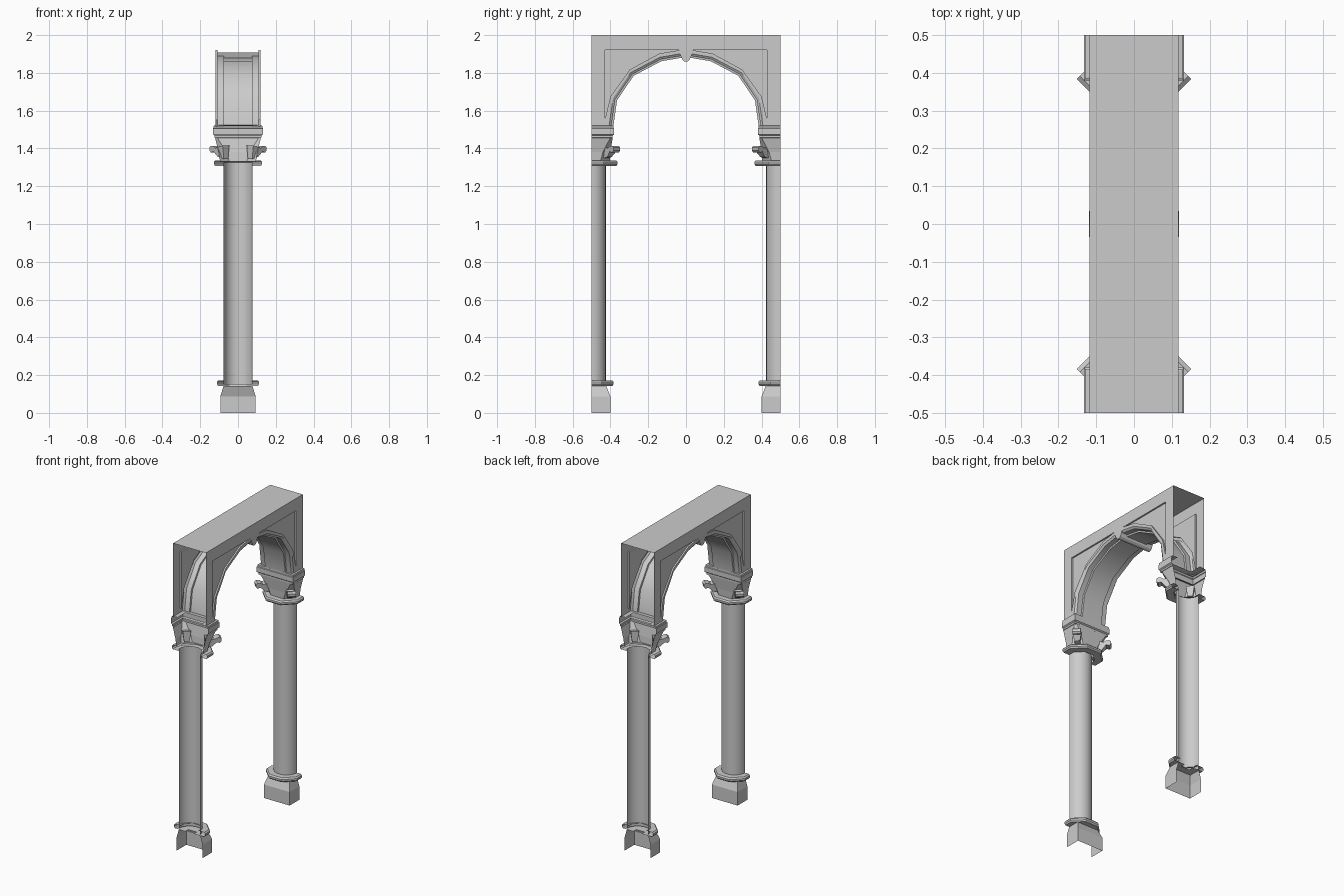
import bpy, bmesh, math
from mathutils import Vector

if "Cube" in bpy.data.objects:
    bpy.data.objects.remove(bpy.data.objects["Cube"])

# Every part is built as the +x / +y quarter and mirrored on both axes.


def finish(name, bm, ref, sign=1, smooth=None):
    """Orient faces away from (sign=1) or toward ref, mirror, optionally smooth."""
    bmesh.ops.recalc_face_normals(bm, faces=bm.faces)
    bm.normal_update()
    c = Vector(ref)
    if sign * sum(f.normal.dot(f.calc_center_median() - c) * f.calc_area() for f in bm.faces) < 0:
        bmesh.ops.reverse_faces(bm, faces=bm.faces)
    mesh = bpy.data.meshes.new(name)
    bm.to_mesh(mesh)
    bm.free()
    ob = bpy.data.objects.new(name, mesh)
    bpy.context.collection.objects.link(ob)
    mod = ob.modifiers.new("Mirror", 'MIRROR')
    mod.use_axis = (True, True, False)
    mod.merge_threshold = 0.0005
    if smooth:
        bpy.ops.object.select_all(action='DESELECT')
        ob.select_set(True)
        bpy.context.view_layer.objects.active = ob
        bpy.ops.object.shade_smooth_by_angle(angle=math.radians(smooth))
    return ob


def loft(name, rings, ref, sign=1, smooth=None):
    """Bridge successive open rings of equal length with quads."""
    bm = bmesh.new()
    vs = [[bm.verts.new(p) for p in r] for r in rings]
    for a, b in zip(vs, vs[1:]):
        for i in range(len(a) - 1):
            bm.faces.new((a[i], a[i + 1], b[i + 1], b[i]))
    return finish(name, bm, ref, sign, smooth)


def chamfered(rx, ry, c, z):
    """Quarter of a chamfered rectangle around the column axis (0, 0.5)."""
    return [(rx, .5, z), (rx, .5 - ry + c, z), (rx - c, .5 - ry, z), (0, .5 - ry, z)]


def squared(rx, ry, z):
    return [(rx, .5, z), (rx, .5 - ry, z), (0, .5 - ry, z)]


def circle(r, z, n=6):
    return [(r * math.cos(i * math.pi / 2 / n), .5 - r * math.sin(i * math.pi / 2 / n), z)
            for i in range(n + 1)]


def collar(name, rx, ry, z0, z1):
    """Octagonal rounded ring."""
    h = z1 - z0
    prof = [(-.05, 0), (-.007, 0), (0, .3), (0, .7), (-.007, 1), (-.05, 1)]
    rings = [chamfered(rx + d, ry + d, .58 * (rx + d), z0 + t * h) for d, t in prof]
    loft(name, rings, (0, .5, (z0 + z1) / 2))


# Columns
loft("base_block", [squared(.093, .1, 0), squared(.093, .1, .088),
                    squared(.077, .078, .142), squared(.03, .03, .142)], (0, .5, .05))
collar("base_collar", .112, .117, .143, .172)
loft("column_shaft", [circle(.076, .15), circle(.076, 1.325)], (0, .5, .7), smooth=40)
collar("capital_collar", .128, .138, 1.308, 1.336)
loft("capital", [chamfered(.095, .096, .05, 1.33), chamfered(.102, .1, .04, 1.38),
                 chamfered(.122, .112, .012, 1.458)], (0, .5, 1.38))
loft("capital_cornice", [squared(.115, .1, 1.455), squared(.125, .112, 1.457),
                         squared(.125, .112, 1.468), squared(.133, .12, 1.474),
                         squared(.133, .12, 1.506), squared(.129, .116, 1.508),
                         squared(.129, .116, 1.52), squared(.085, .08, 1.525)], (0, .5, 1.47))

# Curled corner leaves, set diagonally on the capitals
leaf = [(.09, 1.345), (.135, 1.355), (.16, 1.384), (.178, 1.378), (.188, 1.388),
        (.189, 1.405), (.178, 1.414), (.160, 1.412), (.145, 1.402), (.09, 1.415)]
bm = bmesh.new()
sides = []
k = math.sqrt(.5)
for s in (-1, 1):
    sides.append([])
    for u, z in leaf:
        w = s * (.025 if z > 1.37 else .016)
        sides[-1].append(bm.verts.new(((u + w) * k, .5 - (u - w) * k, z)))
    bm.faces.new(sides[-1])
for i in range(len(leaf)):
    j = (i + 1) % len(leaf)
    bm.faces.new((sides[0][i], sides[0][j], sides[1][j], sides[1][i]))
finish("capital_leaf", bm, (.1, .4, 1.385))

# Arch
W = .118
ARCH = [(.385, 1.515), (.365, 1.655), (.277, 1.785), (.13, 1.862), (0, 1.884)]


def arch(x, s):
    return [(x, y * (1 + s), 1.515 + (z - 1.515) * (1 + s)) for y, z in ARCH]


loft("arch_soffit", [arch(W, .06), arch(.109, .027), arch(.075, .027),
                     arch(.073, 0), arch(0, 0)], (0, 0, 1.5), -1, smooth=38)

# Spandrel wall with a sunken panel
outline = arch(W, .06) + [(W, 0, 2), (W, .5, 2), (W, .5, 1.515)]
panel = [(.43, 1.55), (.40, 1.675), (.297, 1.818), (.14, 1.903), (.035, 1.92), (.43, 1.92)]
bm = bmesh.new()
edges = []
loops = []
for pts in (outline, [(W, y, z) for y, z in panel]):
    vs = [bm.verts.new(p) for p in pts]
    loops.append(vs)
    edges += [bm.edges.new((vs[i - 1], vs[i])) for i in range(len(vs))]
bmesh.ops.triangle_fill(bm, use_beauty=True, use_dissolve=False, edges=edges)
inner = loops[1]
sunk = [bm.verts.new((W - .01, v.co.y, v.co.z)) for v in inner]
for f in [f for f in bm.faces if all(v in inner for v in f.verts)]:
    bm.faces.remove(f)
bm.faces.new(sunk)
for i in range(len(inner)):
    bm.faces.new((inner[i - 1], inner[i], sunk[i], sunk[i - 1]))
finish("spandrel_wall", bm, (0, .25, 1.8))

# Flat top
loft("top_slab", [[(0, 0, 2), (W, 0, 2)], [(0, .5, 2), (W, .5, 2)]], (0, .25, 1.8))

# Small rounded key at the crown, running through the arch
key = [(.034, 1.908), (.026, 1.885), (.018, 1.868), (.008, 1.86), (0, 1.859)]
loft("crown_key", [[(W + .001, 0, 1.908)] * 1 + [(W + .001, 0, 1.9)] * 4,
                   [(W + .001, y, z) for y, z in key],
                   [(0, y, z) for y, z in key]], (0, 0, 1.9))
